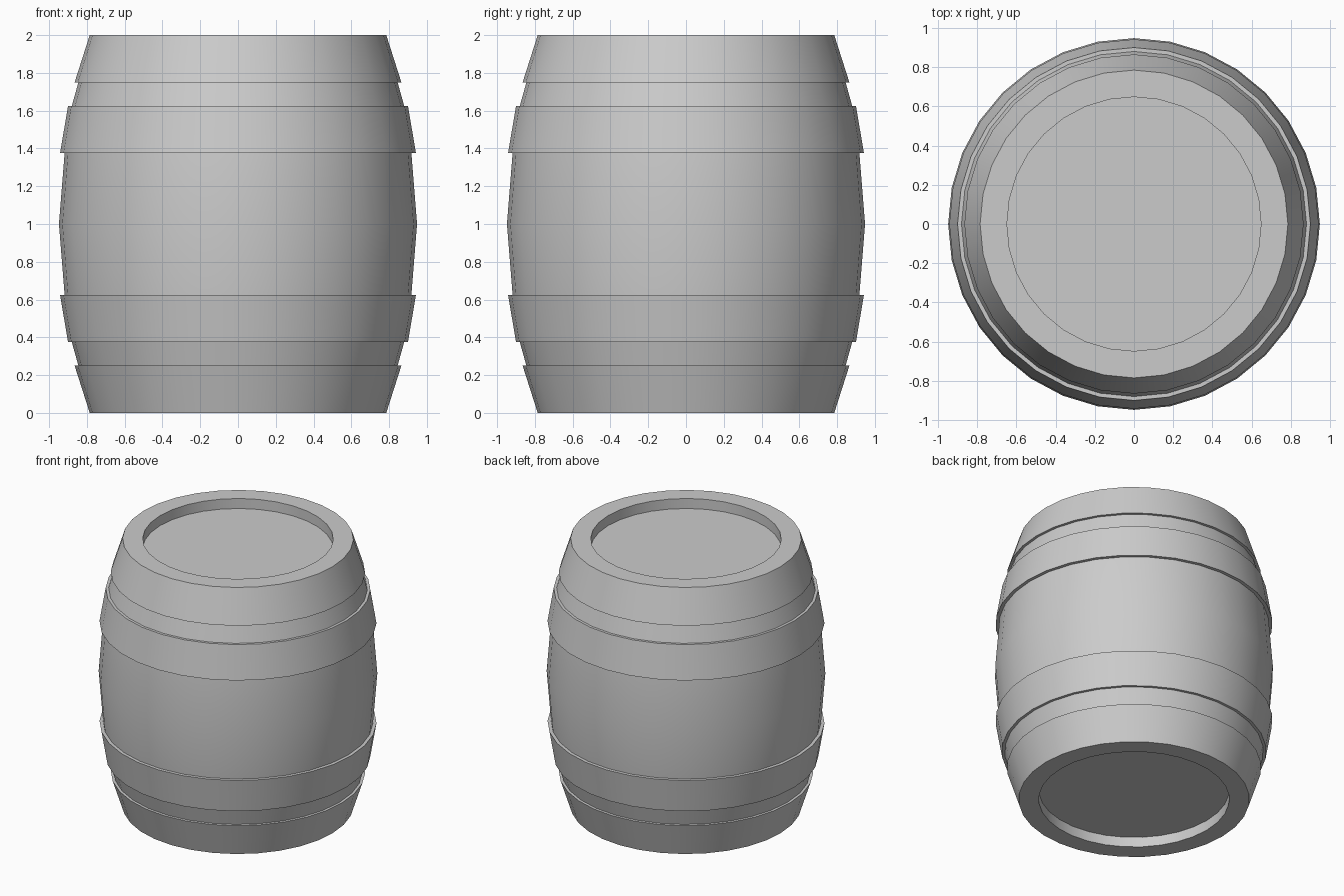
import bpy, bmesh, math

if "Cube" in bpy.data.objects:
    bpy.data.objects.remove(bpy.data.objects["Cube"])

SEGMENTS = 32

# Lower half of the barrel profile as (radius, height): recessed head, rim,
# end hoop, stave gap, inner hoop, belly
lower = [
    (0.00, 0.075), (0.648, 0.075), (0.648, 0.0), (0.785, 0.0),   # head and rim
    (0.865, 0.25), (0.845, 0.25),                                # end hoop
    (0.880, 0.375), (0.900, 0.375),                              # stave gap
    (0.942, 0.625), (0.918, 0.625),                              # inner hoop
    (0.948, 1.0),                                                # belly
]
# Mirror the profile for the upper half
profile = lower + [(r, 2.0 - z) for r, z in reversed(lower[:-1])]


def lathe(name, points):
    """Revolve a profile around z."""
    bm = bmesh.new()
    verts = [bm.verts.new((r, 0, z)) for r, z in points]
    edges = [bm.edges.new(pair) for pair in zip(verts, verts[1:])]
    bmesh.ops.spin(bm, geom=verts + edges, cent=(0, 0, 0), axis=(0, 0, 1),
                   angle=math.tau, steps=SEGMENTS, use_duplicate=False)
    bmesh.ops.remove_doubles(bm, verts=bm.verts, dist=1e-4)
    bmesh.ops.recalc_face_normals(bm, faces=bm.faces)
    mesh = bpy.data.meshes.new(name)
    bm.to_mesh(mesh)
    bm.free()
    obj = bpy.data.objects.new(name, mesh)
    bpy.context.collection.objects.link(obj)
    return obj


# Barrel shell with its raised hoops and recessed heads
barrel = lathe("barrel", profile)
bpy.context.view_layer.objects.active = barrel
barrel.select_set(True)
bpy.ops.object.shade_smooth_by_angle(angle=math.radians(40))
